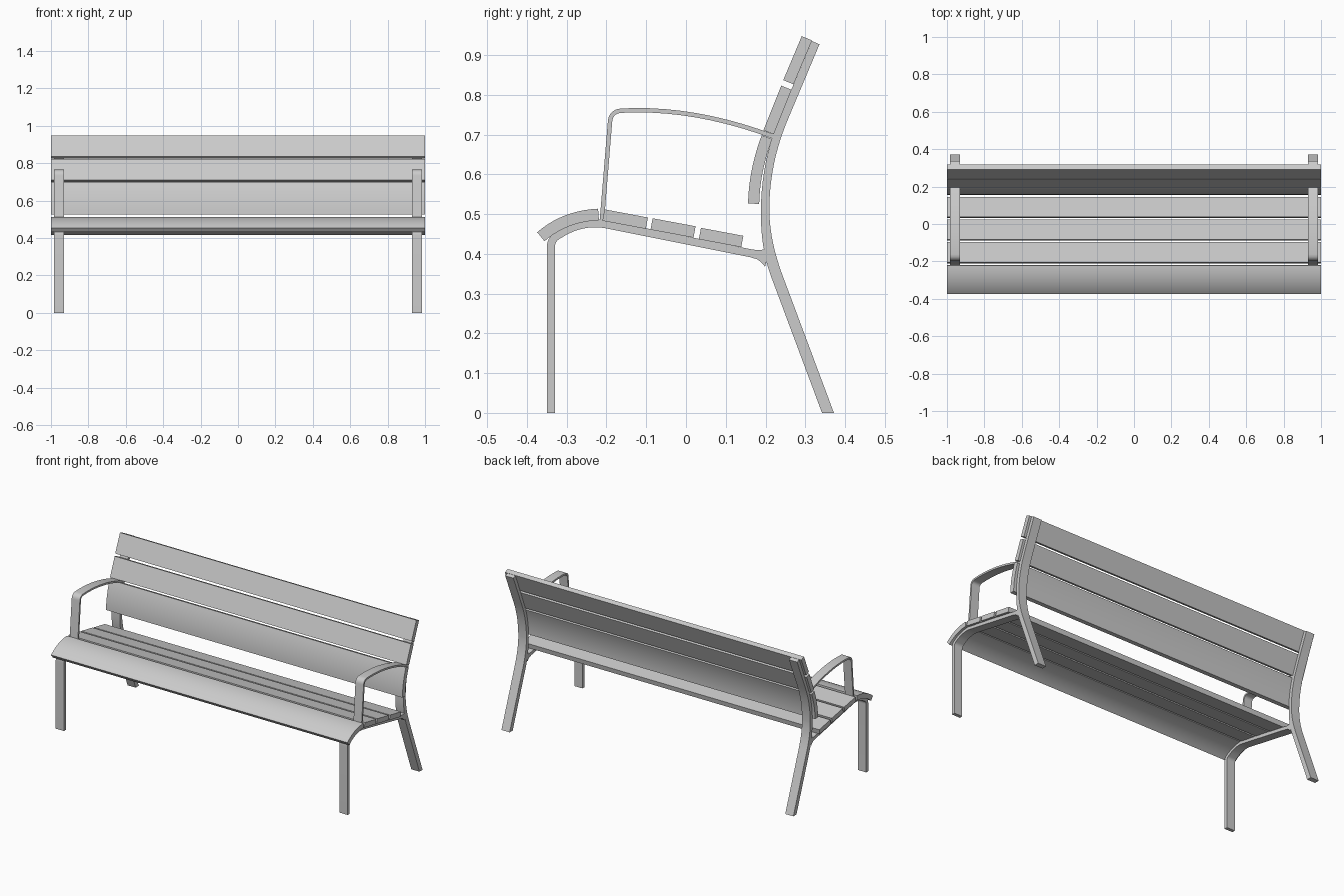
import bpy
from mathutils import Vector

if "Cube" in bpy.data.objects:
    bpy.data.objects.remove(bpy.data.objects["Cube"])


def fillet(path, steps=10):
    """Polyline of (y, z, radius) with each corner rounded by a Bezier arc."""
    pts = []
    for i, (y, z, r) in enumerate(path):
        p = Vector((y, z))
        if r == 0 or i in (0, len(path) - 1):
            pts.append(p)
            continue
        a, b = Vector(path[i - 1][:2]) - p, Vector(path[i + 1][:2]) - p
        a, b = (p + v.normalized() * min(r, v.length) for v in (a, b))
        for k in range(steps + 1):
            t = k / steps
            pts.append(a * (1 - t) ** 2 + p * 2 * t * (1 - t) + b * t * t)
    out = [pts[0]]
    for p in pts[1:]:
        if (p - out[-1]).length > 1e-4:
            out.append(p)
    return out


def strip(name, path, thick, x0, x1, flat=False, mirror=False):
    """Solid strip following a side-view path; thick is a number or f(y, z)."""
    pts = fillet(path)
    n, verts, faces = len(pts), [], []
    for i, p in enumerate(pts):
        d0 = (p - pts[max(i - 1, 0)]).normalized()
        d1 = (pts[min(i + 1, n - 1)] - p).normalized()
        d = (d0 + d1).normalized()
        t = thick(p.x, p.y) if callable(thick) else thick
        off = Vector((-d.y, d.x)) * t / 2
        if flat and i == 0:      # foot cut level with the ground
            off = Vector((-t / 2 / d.y, 0))
        for x in (x0, x1):
            for q in (p + off, p - off):
                verts.append((x, q.x, q.y))
    for i in range(n - 1):
        a, b = 4 * i, 4 * i + 4
        for j, k in ((0, 1), (1, 3), (3, 2), (2, 0)):
            faces.append((a + j, a + k, b + k, b + j))
    e = 4 * (n - 1)
    faces += [(0, 2, 3, 1), (e, e + 1, e + 3, e + 2)]
    me = bpy.data.meshes.new(name)
    me.from_pydata(verts, [], faces)
    ob = bpy.data.objects.new(name, me)
    bpy.context.collection.objects.link(ob)
    bpy.ops.object.select_all(action='DESELECT')
    bpy.context.view_layer.objects.active = ob
    ob.select_set(True)
    bpy.ops.object.shade_smooth_by_angle(angle=0.5)
    if mirror:
        ob.modifiers.new("mirror", 'MIRROR')
    return ob


# Seat: rounded front slat and three flat slats
strip("front_seat_slat", [(-0.365, 0.443, 0), (-0.305, 0.495, 1), (-0.22, 0.499, 0)], 0.029, -1, 1)
for i, (a, b) in enumerate([((-0.2075, 0.4975), (-0.0985, 0.477)),
                            ((-0.0865, 0.475), (0.0215, 0.455)),
                            ((0.035, 0.451), (0.1415, 0.431))]):
    strip(f"seat_slat_{i + 1}", [(*a, 0), (*b, 0)], 0.029, -1, 1)

# Backrest: curved lower slat and two flat slats
strip("lower_back_slat", [(0.17, 0.526, 0), (0.172, 0.61, 1), (0.2035, 0.6935, 0)], 0.028, -1, 1)
strip("middle_back_slat", [(0.2075, 0.7055, 0), (0.2525, 0.8175, 0)], 0.028, -1, 1)
strip("top_back_slat", [(0.2575, 0.8315, 0), (0.304, 0.942, 0)], 0.028, -1, 1)

# Side frames, mirrored left and right
X0, X1 = 0.93, 0.985
strip("front_leg_and_seat_rail",
      [(-0.34, 0, 0), (-0.34, 0.437, 0.022), (-0.315, 0.451, 0), (-0.26, 0.485, 1),
       (-0.2, 0.474, 0), (0.165, 0.401, 0), (0.182, 0.3975, 0), (0.193, 0.395, 0), (0.205, 0.392, 0)],
      lambda y, z: 0.02 + max(0, y - 0.17) ** 2 * 25, X0, X1, flat=True, mirror=True)
strip("rear_leg_and_back_post",
      [(0.357, 0, 0), (0.199, 0.423, 0.085), (0.199, 0.509, 0), (0.199, 0.629, 0.12), (0.326, 0.931, 0)],
      lambda y, z: 0.021 + 0.007 * min(1, max(0, (0.5 - z) / 0.12)), X0, X1, flat=True, mirror=True)
strip("armrest",
      [(-0.212, 0.478, 0), (-0.189, 0.757, 0.025), (-0.163, 0.76, 0), (0.02, 0.77, 1), (0.222, 0.694, 0)],
      0.011, X0, X1, mirror=True)
